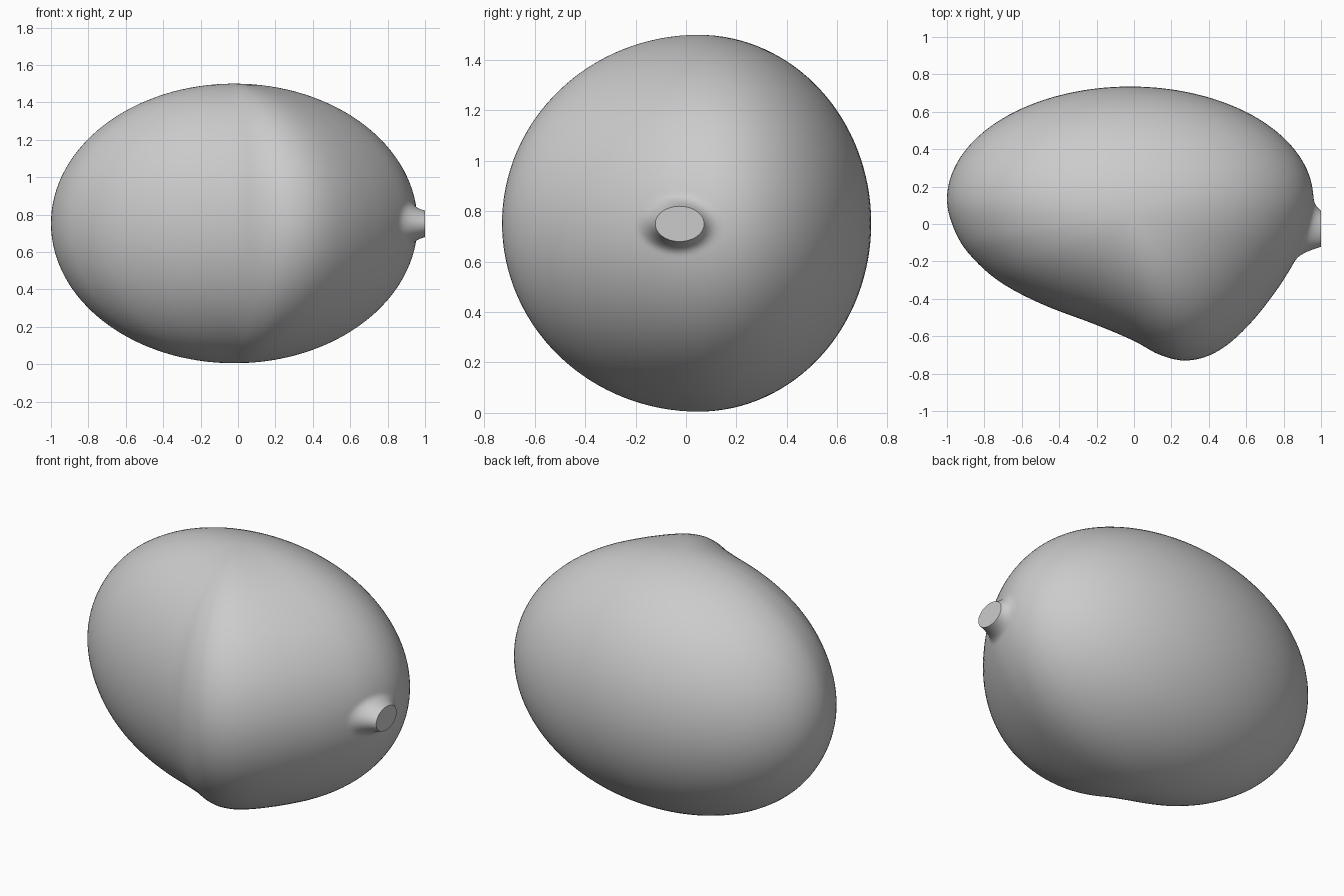
import bpy, bmesh, math
from mathutils import Vector
from mathutils.bvhtree import BVHTree
from mathutils.geometry import interpolate_bezier

cube = bpy.data.objects.get("Cube")
if cube:
    bpy.data.objects.remove(cube)

grey = bpy.data.materials.new("plain grey")
grey.use_nodes = True
colour = (0.6, 0.6, 0.6, 1)
grey.diffuse_color = colour
grey.node_tree.nodes["Principled BSDF"].inputs["Base Color"].default_value = colour

CENTRE = Vector((-0.02, 0.05))
MID_Z, HALF_Z = 0.7525, 0.7475


def finish(name, bm):
    bmesh.ops.recalc_face_normals(bm, faces=bm.faces)
    mesh = bpy.data.meshes.new(name)
    bm.to_mesh(mesh)
    bm.free()
    obj = bpy.data.objects.new(name, mesh)
    bpy.context.collection.objects.link(obj)
    mesh.materials.append(grey)
    bpy.ops.object.select_all(action="DESELECT")
    obj.select_set(True)
    bpy.context.view_layer.objects.active = obj
    bpy.ops.object.shade_smooth_by_angle(angle=math.radians(40))
    return obj


def bridge(bm, a, b):
    n = len(a)
    for i in range(n):
        j = (i + 1) % n
        bm.faces.new((a[i], a[j], b[j], b[i]))


def closed_spline(points, steps):
    pts, out = [Vector(p) for p in points], []
    n = len(pts)
    for i in range(n):
        p0, p1, p2, p3 = (pts[(i + k) % n] for k in (-1, 0, 1, 2))
        # handle lengths follow each segment so uneven spacing stays smooth
        length = (p2 - p1).length / 3
        h1 = p1 + (p2 - p0).normalized() * length
        h2 = p2 - (p3 - p1).normalized() * length
        out += interpolate_bezier(p1, h1, h2, p2, steps + 1)[:-1]
    return out


# Widest outline: rounded back, then a front that swells to one ridge
back = [(CENTRE.x + 0.98 * math.cos(math.radians(a)),
         0.13 + 0.605 * math.sin(math.radians(a))) for a in range(0, 181, 15)]
front = [(-0.965, -0.02), (-0.89, -0.15), (-0.73, -0.30), (-0.5, -0.425),
         (-0.2, -0.54), (0, -0.625), (0.14, -0.70), (0.28, -0.73),
         (0.43, -0.69), (0.58, -0.575), (0.74, -0.385), (0.87, -0.18),
         (0.935, -0.03)]
outline = closed_spline([Vector((*p, 0)) for p in back + front], 5)

# Body: the outline shrinks towards a pole at the top and the bottom
bm = bmesh.new()
RINGS = 64
rings = []
for k in range(1, RINGS):
    a = math.pi * k / RINGS
    z, s = MID_Z - HALF_Z * math.cos(a), math.sin(a)
    rings.append([bm.verts.new((*CENTRE.lerp(p.xy, s), z)) for p in outline])
for a, b in zip(rings, rings[1:]):
    bridge(bm, a, b)
for ring, z in ((rings[0], MID_Z - HALF_Z), (rings[-1], MID_Z + HALF_Z)):
    pole = bm.verts.new((*CENTRE, z))
    for i in range(len(ring)):
        bm.faces.new((ring[i], ring[(i + 1) % len(ring)], pole))
tree = BVHTree.FromBMesh(bm)
finish("body", bm)

# Stub: flat oval end with a flare that blends into the body
bm = bmesh.new()
SIDES, STEPS, SPREAD = 48, 14, 0.9
rings = []
for k in range(STEPS + 1):
    u = (k / STEPS) ** 1.5
    f = 1 + SPREAD * u
    ring = []
    for i in range(SIDES):
        a = math.tau * i / SIDES
        y, z = -0.025 + 0.097 * f * math.cos(a), 0.75 + 0.07 * f * math.sin(a)
        hit = tree.ray_cast(Vector((2, y, z)), Vector((-1, 0, 0)))[0]
        x = hit.x + 0.0005 + (1 - hit.x) * (1 - u) ** 3
        ring.append(bm.verts.new((min(x, 1), y, z)))
    rings.append(ring)
for a, b in zip(rings, rings[1:]):
    bridge(bm, a, b)
bm.faces.new(rings[0])
finish("stub", bm)
